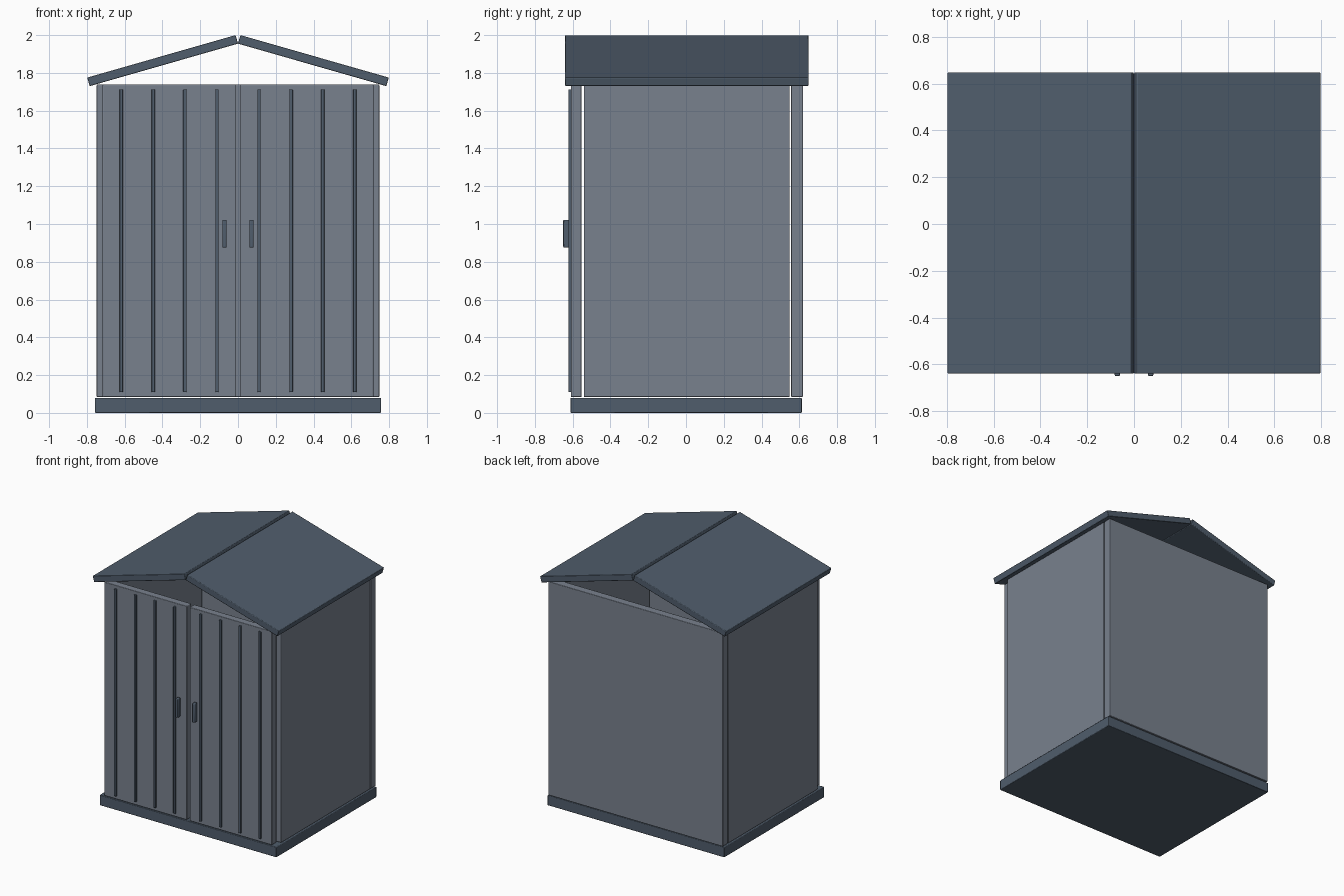
import bpy, math

if "Cube" in bpy.data.objects:
    bpy.data.objects.remove(bpy.data.objects["Cube"])


def material(name, rgb):
    m = bpy.data.materials.new(name)
    m.diffuse_color = (*rgb, 1)
    m.use_nodes = True
    m.node_tree.nodes["Principled BSDF"].inputs["Base Color"].default_value = m.diffuse_color
    return m


WALL = material("wall_grey", (0.19, 0.22, 0.27))
TRIM = material("trim_slate", (0.08, 0.11, 0.15))


def box(name, lo, hi, mat, bevel=0.004, tilt=0.0):
    """Bevelled box between two corners, optionally tilted about y."""
    mid = [(a + b) / 2 for a, b in zip(lo, hi)]
    bpy.ops.mesh.primitive_cube_add(size=1, location=mid)
    ob = bpy.context.object
    ob.name = name
    ob.scale = [b - a for a, b in zip(lo, hi)]
    bpy.ops.object.transform_apply(location=False, rotation=False, scale=True)
    ob.rotation_euler.y = tilt
    mod = ob.modifiers.new("edge", 'BEVEL')
    mod.width = bevel
    mod.segments = 2
    ob.data.materials.append(mat)
    bpy.ops.object.shade_smooth_by_angle(angle=math.radians(30))
    return ob


# Floor slab and back wall
box("base", (-0.757, -0.612, 0), (0.757, 0.613, 0.08), TRIM)
box("back_wall", (-0.748, 0.557, 0.084), (0.748, 0.619, 1.738), WALL)

PITCH = math.atan2(0.225, 0.785)
for side, s in (("left", -1), ("right", 1)):
    def mirrored(name, x0, x1, y, z, mat, bevel=0.004):
        a, b = sorted((s * x0, s * x1))
        return box(f"{side}_{name}", (a, y[0], z[0]), (b, y[1], z[1]), mat, bevel)

    # Side wall and door
    mirrored("side_wall", 0.69, 0.748, (-0.541, 0.549), (0.084, 1.738), WALL)
    mirrored("door", 0.012, 0.717, (-0.61, -0.553), (0.084, 1.738), WALL)

    # Raised vertical ribs and handle
    for i, x in enumerate((0.111, 0.281, 0.449, 0.618)):
        mirrored(f"door_rib_{i + 1}", x - 0.009, x + 0.009,
                 (-0.623, -0.605), (0.11, 1.713), TRIM, 0.003)
    mirrored("handle", 0.06, 0.083, (-0.65, -0.617), (0.875, 1.022), TRIM, 0.005)

    # Sloped roof panel
    cx, cz = s * 0.399, 1.865
    box(f"{side}_roof_panel", (cx - 0.4085, -0.64, cz - 0.0235),
        (cx + 0.4085, 0.648, cz + 0.0235), TRIM, 0.004, s * PITCH)
